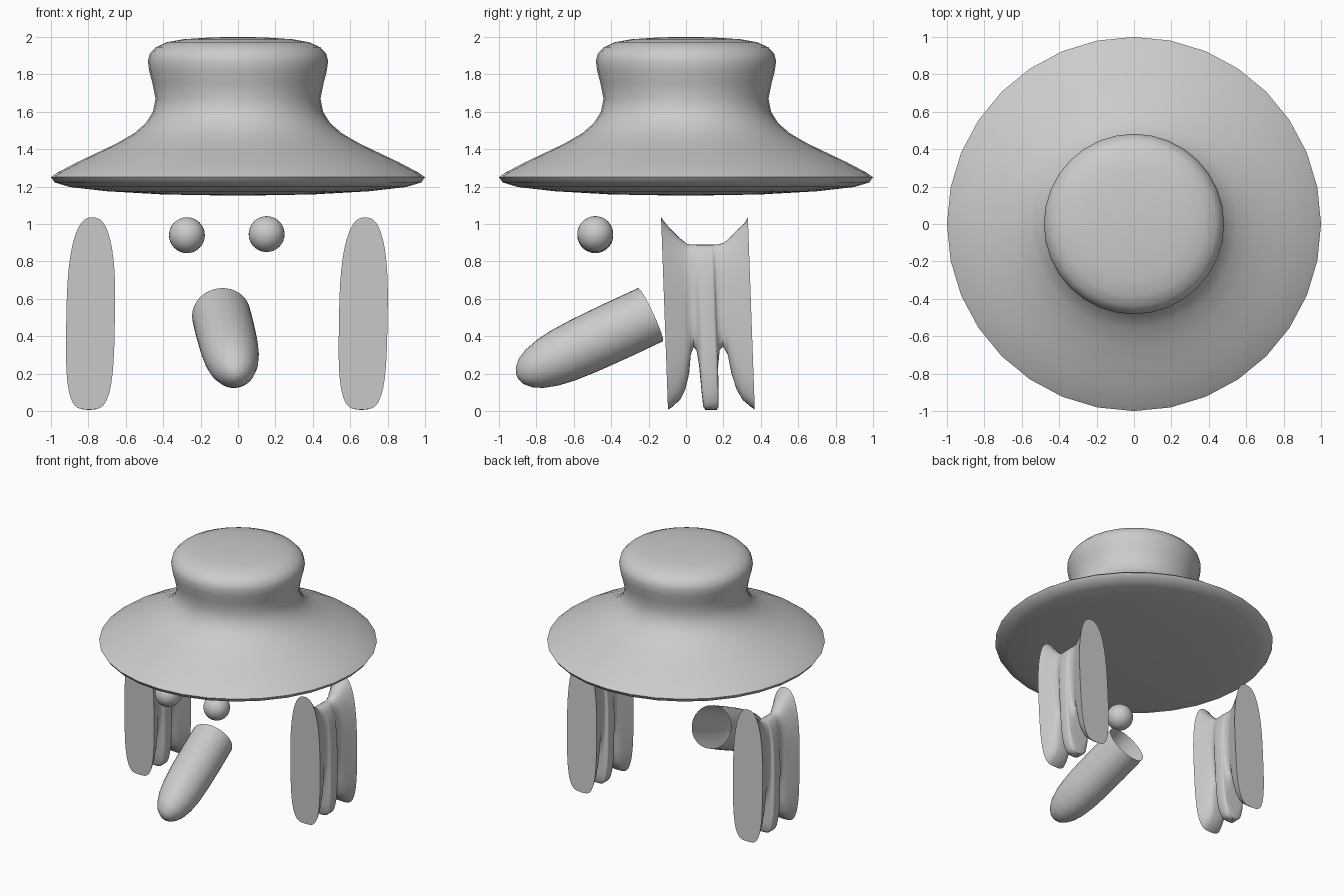
import bpy, bmesh, math
from mathutils import Vector

if "Cube" in bpy.data.objects:
    bpy.data.objects.remove(bpy.data.objects["Cube"])


def loft(name, rings, caps=(True, True), angle=60):
    """Bridge equal-sized closed rings of points, with optional flat end caps."""
    bm = bmesh.new()
    loops = [[bm.verts.new(p) for p in ring] for ring in rings]
    n = len(loops[0])
    for a, b in zip(loops, loops[1:]):
        for i in range(n):
            j = (i + 1) % n
            bm.faces.new((a[i], a[j], b[j], b[i]))
    for loop, cap in zip((loops[0], loops[-1]), caps):
        if cap:
            bm.faces.new(loop)
    bmesh.ops.recalc_face_normals(bm, faces=bm.faces)
    mesh = bpy.data.meshes.new(name)
    bm.to_mesh(mesh)
    bm.free()
    obj = bpy.data.objects.new(name, mesh)
    bpy.context.collection.objects.link(obj)
    smooth(obj, angle)
    return obj


def smooth(obj, angle):
    bpy.ops.object.select_all(action='DESELECT')
    obj.select_set(True)
    bpy.context.view_layer.objects.active = obj
    bpy.ops.object.shade_smooth_by_angle(angle=math.radians(angle))


def turned(name, start, axis, profile, sides, caps):
    """Round section swept along a straight axis; profile = (distance, radius)."""
    axis = Vector(axis).normalized()
    u = axis.orthogonal().normalized()
    v = axis.cross(u)
    rings = []
    for t, r in profile:
        c = Vector(start) + axis * t
        rings.append([c + r * (u * math.cos(a) + v * math.sin(a))
                      for a in (2 * math.pi * i / sides for i in range(sides))])
    return loft(name, rings, caps)


# Hat: crown and brim in one profile (height, radius), slightly dished underside
turned("hat", (0, 0, 0), (0, 0, 1), [
    (1.152, 0.05), (1.158, 0.4), (1.175, 0.7), (1.198, 0.9), (1.222, 0.98),
    (1.25, 1.0), (1.275, 0.965), (1.33, 0.86), (1.38, 0.755), (1.43, 0.65),
    (1.485, 0.555), (1.54, 0.492), (1.60, 0.455), (1.67, 0.441), (1.75, 0.457),
    (1.82, 0.475), (1.87, 0.482), (1.91, 0.472), (1.945, 0.44), (1.972, 0.38),
    (1.988, 0.29), (1.997, 0.15), (2.0, 0.04)], 32, (True, True))

# Nose: tilted round-ended tube, open at the back
turned("nose", (-0.09, -0.19, 0.515), (0.105, -0.9, -0.42), [
    (0, 0.157), (0.2, 0.158), (0.4, 0.155), (0.52, 0.148), (0.61, 0.135),
    (0.69, 0.112), (0.74, 0.085), (0.775, 0.05), (0.788, 0.02), (0.79, 0.004)],
    32, (False, True))

# Eyes
for side, x, z in (("left", -0.273, 0.94), ("right", 0.153, 0.946)):
    bpy.ops.mesh.primitive_uv_sphere_add(segments=32, ring_count=16, radius=0.096,
                                         location=(x, -0.485, z))
    eye = bpy.context.object
    eye.name = side + "_eye"
    smooth(eye, 60)

# Side locks: oval sections along y as (y, bottom, top, half width)
SECTIONS = [
    (-0.096, 0.008, 1.036, 0.13), (-0.075, 0.02, 1.005, 0.122),
    (-0.03, 0.06, 0.955, 0.104), (0.0, 0.115, 0.925, 0.092),
    (0.024, 0.2, 0.905, 0.082), (0.036, 0.3, 0.895, 0.076),
    (0.053, 0.342, 0.89, 0.073), (0.068, 0.325, 0.89, 0.075),
    (0.079, 0.24, 0.89, 0.08), (0.087, 0.1, 0.89, 0.088),
    (0.093, 0.025, 0.89, 0.093), (0.103, 0.006, 0.89, 0.096),
    (0.165, 0.006, 0.89, 0.096), (0.176, 0.025, 0.89, 0.093),
    (0.178, 0.1, 0.89, 0.088), (0.18, 0.24, 0.89, 0.08),
    (0.192, 0.325, 0.89, 0.075), (0.21, 0.345, 0.892, 0.073),
    (0.235, 0.3, 0.9, 0.076), (0.25, 0.2, 0.912, 0.082),
    (0.275, 0.115, 0.935, 0.092), (0.305, 0.06, 0.965, 0.104),
    (0.35, 0.02, 1.005, 0.122), (0.368, 0.008, 1.036, 0.13)]


def oval(x0, y, low, high, width, n=48):
    points = []
    for i in range(n):
        a = 2 * math.pi * i / n
        c, s = math.cos(a), math.sin(a)
        e = 2 / (2.5 if s > 0 else 3.6)
        z = (low + high) / 2 + (high - low) / 2 * math.copysign(abs(s) ** e, s)
        x = x0 + 0.018 * (z - 0.5) + width * math.copysign(abs(c) ** e, c)
        points.append((x, y - 0.036 * z, z))
    return points


for side, x in (("left", -0.788), ("right", 0.67)):
    loft(side + "_side_lock", [oval(x, *s) for s in SECTIONS])
